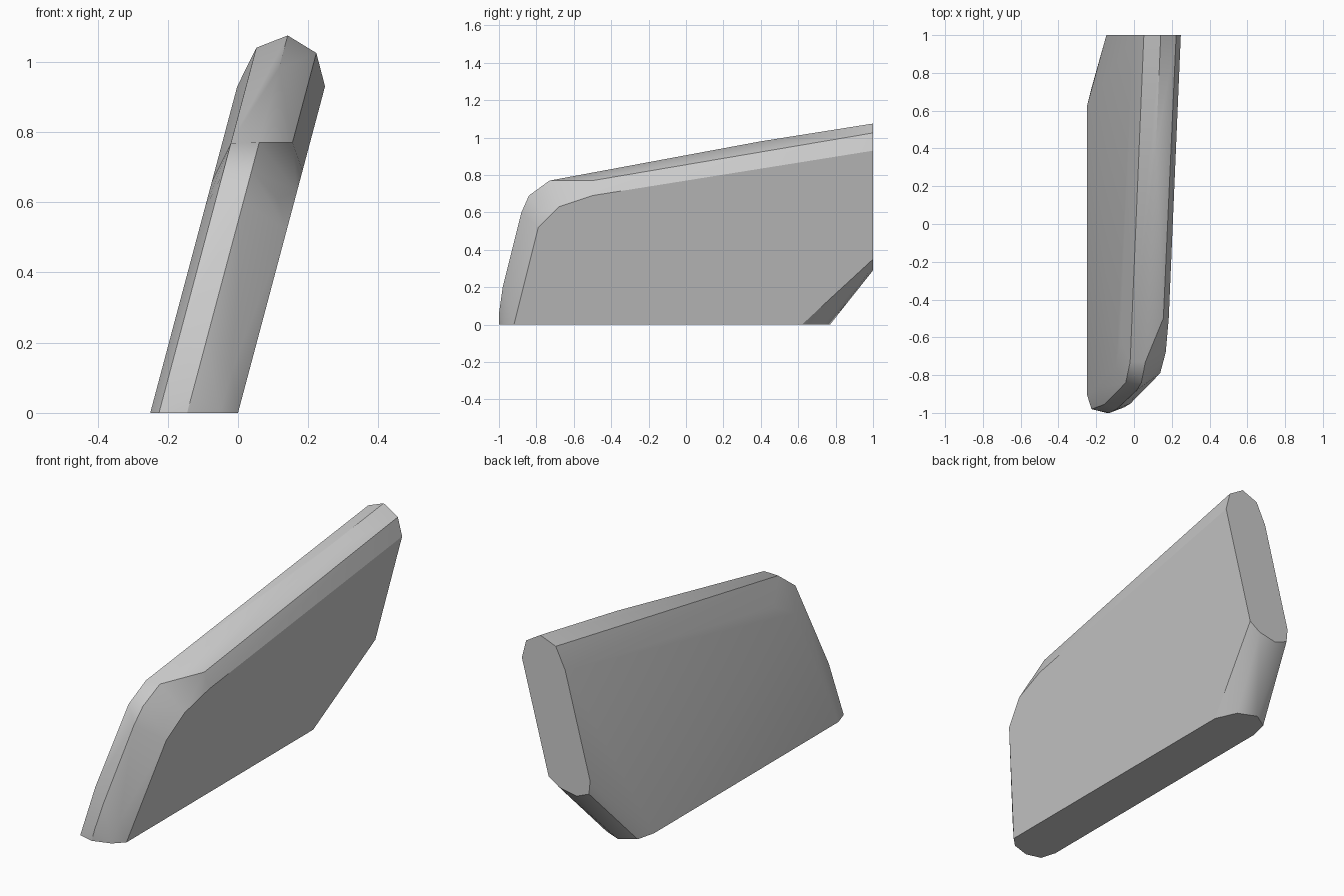
import bpy, bmesh

if "Cube" in bpy.data.objects:
    bpy.data.objects.remove(bpy.data.objects["Cube"])

LEAN = 0.2665  # sideways lean of the slab per unit of height

# Outlines (y, z) through the thickness, keyed by x offset from the leaning right face
outlines = {
    -0.25: [(-0.90, 0), (-0.87, 0.26), (-0.76, 0.58), (-0.62, 0.66),
            (1, 0.93), (1, 0.39), (0.62, 0)],
    -0.225: [(-0.98, 0), (-0.955, 0.26), (-0.84, 0.68), (-0.73, 0.768),
             (1, 1.04), (1, 0.32), (0.72, 0)],
    -0.145: [(-1, 0), (-1, 0.06), (-0.98, 0.2), (-0.88, 0.6), (-0.84, 0.69),
             (-0.73, 0.77), (0.4, 0.98), (1, 1.075), (1, 0.29), (0.77, 0)],
    -0.05: [(-0.97, 0), (-0.95, 0.12), (-0.83, 0.5), (-0.78, 0.61),
            (-0.5, 0.77), (1, 1.025), (1, 0.31), (0.73, 0)],
    0.0: [(-0.92, 0), (-0.79, 0.52), (-0.68, 0.63), (-0.5, 0.69),
          (1, 0.93), (1, 0.35), (0.62, 0)],
}

# Leaning bevelled slab: the convex skin over all outlines
bm = bmesh.new()
for offset, points in outlines.items():
    for y, z in points:
        bm.verts.new((offset + LEAN * z, y, z))
hull = bmesh.ops.convex_hull(bm, input=bm.verts[:])
loose = {v for v in hull["geom_interior"] if isinstance(v, bmesh.types.BMVert)}
loose |= {v for v in bm.verts if not v.link_faces}
bmesh.ops.delete(bm, geom=list(loose), context='VERTS')
bmesh.ops.dissolve_limit(bm, angle_limit=0.01, verts=bm.verts[:], edges=bm.edges[:])
bmesh.ops.recalc_face_normals(bm, faces=bm.faces[:])

mesh = bpy.data.meshes.new("leaning_slab")
bm.to_mesh(mesh)
bm.free()
slab = bpy.data.objects.new("leaning_slab", mesh)
bpy.context.collection.objects.link(slab)

# Soften the bevels, keep the face borders crisp
bpy.context.view_layer.objects.active = slab
slab.select_set(True)
bpy.ops.object.shade_smooth_by_angle(angle=0.5)
